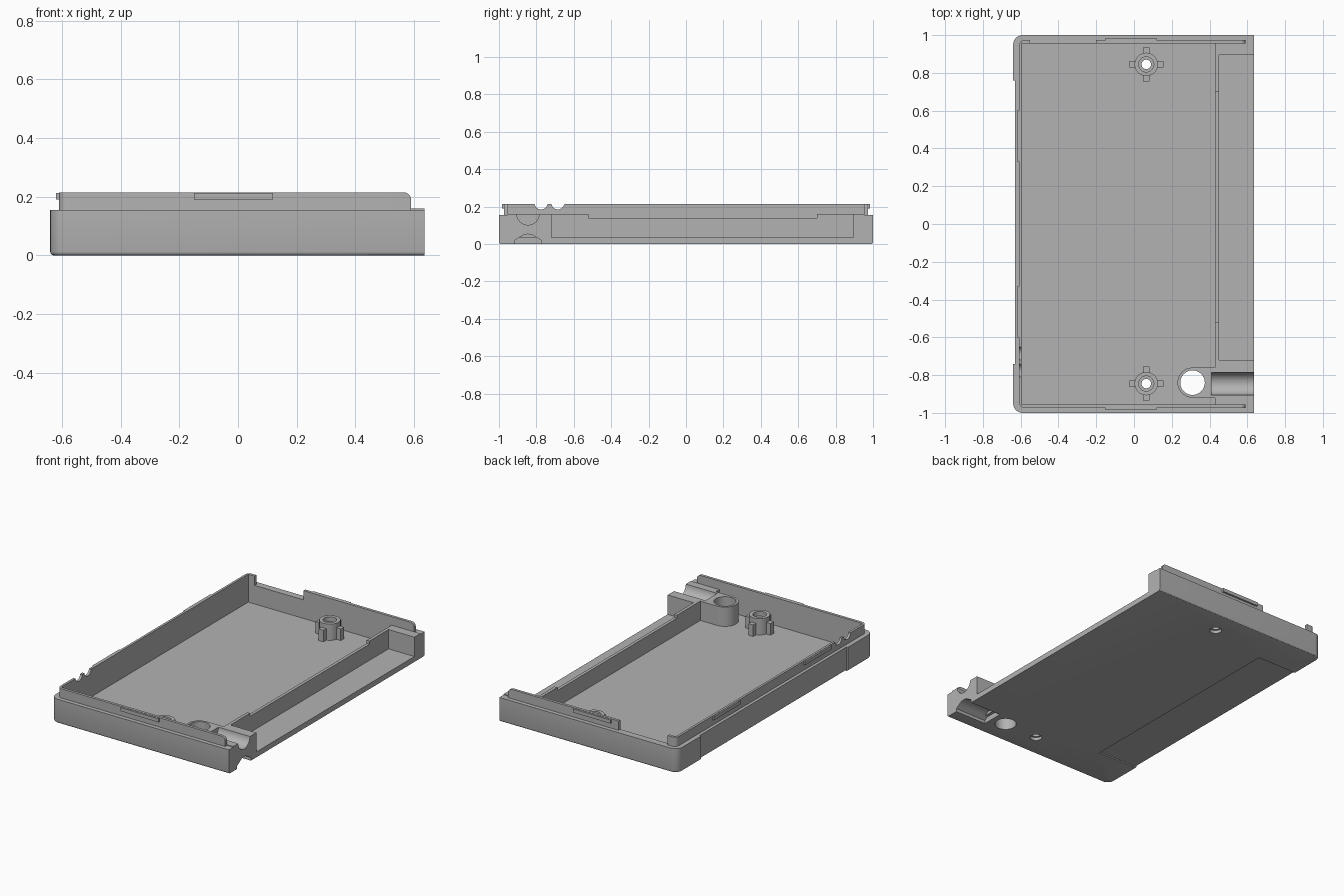
import bpy, bmesh, math
from mathutils import Vector

cube = bpy.data.objects.get("Cube")
if cube:
    bpy.data.objects.remove(cube, do_unlink=True)

grey = bpy.data.materials.new("plain grey")
grey.use_nodes = True
grey.diffuse_color = (0.45, 0.45, 0.45, 1)
grey.node_tree.nodes["Principled BSDF"].inputs["Base Color"].default_value = grey.diffuse_color

FLOOR, RIM, TOP = 0.035, 0.155, 0.215
RIGHT = 0.635
INNER_Y = 0.955
HOLE = (0.31, -0.84)


def prism(name, pts, axis, a, b, bevel=None, width=0.01, segments=3):
    """Extrude a 2D outline along an axis; optionally bevel edges chosen by a rule."""
    bm = bmesh.new()

    def place(u, v, w):
        return {"z": (u, v, w), "x": (w, u, v), "y": (u, w, v)}[axis]
    face = bm.faces.new([bm.verts.new(place(u, v, a)) for u, v in pts])
    side = bmesh.ops.extrude_face_region(bm, geom=[face])["geom"]
    shift = Vector(place(0, 0, b - a))
    bmesh.ops.translate(bm, vec=shift, verts=[g for g in side if isinstance(g, bmesh.types.BMVert)])
    bmesh.ops.recalc_face_normals(bm, faces=bm.faces)
    if bevel:
        edges = [e for e in bm.edges if all(bevel(v.co) for v in e.verts)]
        bmesh.ops.bevel(bm, geom=edges, offset=width, segments=segments, profile=0.5, affect="EDGES")
    mesh = bpy.data.meshes.new(name)
    bm.to_mesh(mesh)
    bm.free()
    mesh.materials.append(grey)
    obj = bpy.data.objects.new(name, mesh)
    bpy.context.collection.objects.link(obj)
    return obj


def box(name, x0, x1, y0, y1, z0, z1):
    return prism(name, [(x0, y0), (x1, y0), (x1, y1), (x0, y1)], "z", z0, z1)


def arc(cx, cy, r, start=0, end=360, n=32):
    last = n if end - start == 360 else n - 1
    return [(cx + r * math.cos(math.radians(start + (end - start) * i / last)),
             cy + r * math.sin(math.radians(start + (end - start) * i / last))) for i in range(n)]


def cylinder(name, x, y, r, z0, z1):
    return prism(name, arc(x, y, r), "z", z0, z1)


def combine(target, tool, operation="DIFFERENCE"):
    mod = target.modifiers.new("combine", "BOOLEAN")
    mod.operation, mod.object, mod.solver = operation, tool, "EXACT"
    bpy.context.view_layer.objects.active = target
    bpy.ops.object.modifier_apply(modifier=mod.name)
    bpy.data.objects.remove(tool, do_unlink=True)


def rounded_outline(left, right, half, r):
    """Rectangle with rounded corners on its left side only."""
    return ([(right, -half), (right, half)] + arc(left + r, half - r, r, 90, 180, 7)
            + arc(left + r, r - half, r, 180, 270, 7))


# Outer tray, with softened bottom edges
tray = prism("tray", rounded_outline(-0.64, RIGHT, 1, 0.05), "z", 0, RIM)
bm = bmesh.new()
bm.from_mesh(tray.data)
bottom = [e for e in bm.edges if all(v.co.z < 0.001 for v in e.verts)
          and not all(v.co.x > RIGHT - 0.001 for v in e.verts)]
bmesh.ops.bevel(bm, geom=bottom, offset=0.012, segments=3, profile=0.5, affect="EDGES")
bm.to_mesh(tray.data)
bm.free()
combine(tray, box("cavity", -0.595, 1, -INNER_Y, INNER_Y, FLOOR, 1))

# Shallow label recess wrapping the left side and the underside
combine(tray, box("side_recess", -1, -0.63, -0.74, 0.76, -1, 1))
combine(tray, box("under_recess", -1, -0.35, -0.74, 0.76, -1, 0.008))

# Raised inner lip, open on the right, with rounded ends
lip = prism("lip", rounded_outline(-0.61, 0.59, 0.973, 0.03), "z", RIM - 0.01, TOP,
            lambda c: c.x > 0.589 and c.z > TOP - 0.001, 0.025, 5)
combine(lip, box("lip_opening", -0.595, 1, -INNER_Y, INNER_Y, 0, 1))
combine(lip, box("lip_gap", -0.55, -0.2, 0.9, 1.1, RIM, 1))
for y in (-0.775, -0.685):
    combine(lip, prism("cable_notch", arc(y, 0.22, 0.035), "x", -0.7, -0.5))

# Snap ridges outside the lip
for name, y0, y1 in (("front_ridge", -0.985, -0.965), ("back_ridge", 0.965, 0.985)):
    box(name, -0.15, 0.12, y0, y1, 0.19, TOP - 0.002)
for name, y0 in (("left_back_ridge", 0.33), ("left_front_ridge", -0.6)):
    box(name, -0.62, -0.6, y0, y0 + 0.27, 0.19, TOP - 0.002)

# Stepped divider wall beside the open bay
prism("divider_wall", [(-0.72, FLOOR), (0.9, FLOOR), (0.9, 0.16), (0.7, 0.16), (0.7, 0.14),
                       (-0.52, 0.14), (-0.52, 0.16), (-0.72, 0.16)], "x", 0.43, 0.45)
box("back_end_block", 0.43, RIGHT, 0.895, INNER_Y, FLOOR, 0.16)

# Cable block and round boss at the front of the bay
block = box("cable_block", 0.43, RIGHT, -INNER_Y, -0.72, FLOOR, 0.16)
boss = prism("round_boss", arc(*HOLE, 0.08, 90, 270, 18) + [(0.43, -0.92), (0.43, -0.76)],
             "z", FLOOR, 0.16)
for part in (tray, boss):
    combine(part, cylinder("boss_hole", *HOLE, 0.065, -1, 1))
for part in (block, boss):
    combine(part, prism("cable_channel", arc(-0.845, 0.162, 0.06), "x", 0.41, 1))
for part in (tray, block):
    groove = [(-0.915, -0.01), (-0.915, 0.02), (-0.87, 0.048), (-0.845, 0.053),
              (-0.82, 0.048), (-0.775, 0.02), (-0.775, -0.01)]
    combine(part, prism("under_groove", groove, "x", 0.41, 1))

# Screw posts with four ribs, drilled through and counterbored
for name, y in (("front_post", -0.845), ("back_post", 0.845)):
    x = 0.065
    post = cylinder(name, x, y, 0.062, FLOOR - 0.01, 0.14)
    combine(post, box("rib", x - 0.09, x + 0.09, y - 0.017, y + 0.017, FLOOR - 0.01, 0.11), "UNION")
    combine(post, box("rib", x - 0.017, x + 0.017, y - 0.09, y + 0.09, FLOOR - 0.01, 0.11), "UNION")
    for part in (tray, post):
        combine(part, cylinder("screw_hole", x, y, 0.025, -1, 1))
    combine(post, cylinder("post_counterbore", x, y, 0.04, 0.11, 1))
    combine(tray, cylinder("screw_counterbore", x, y, 0.036, -1, 0.02))

# Smooth the curved faces, keep the edges sharp
bpy.ops.object.select_all(action="DESELECT")
for obj in bpy.context.collection.objects:
    if obj.type == "MESH" and grey.name in obj.data.materials:
        obj.select_set(True)
        bpy.context.view_layer.objects.active = obj
bpy.ops.object.shade_smooth_by_angle(angle=math.radians(30))
